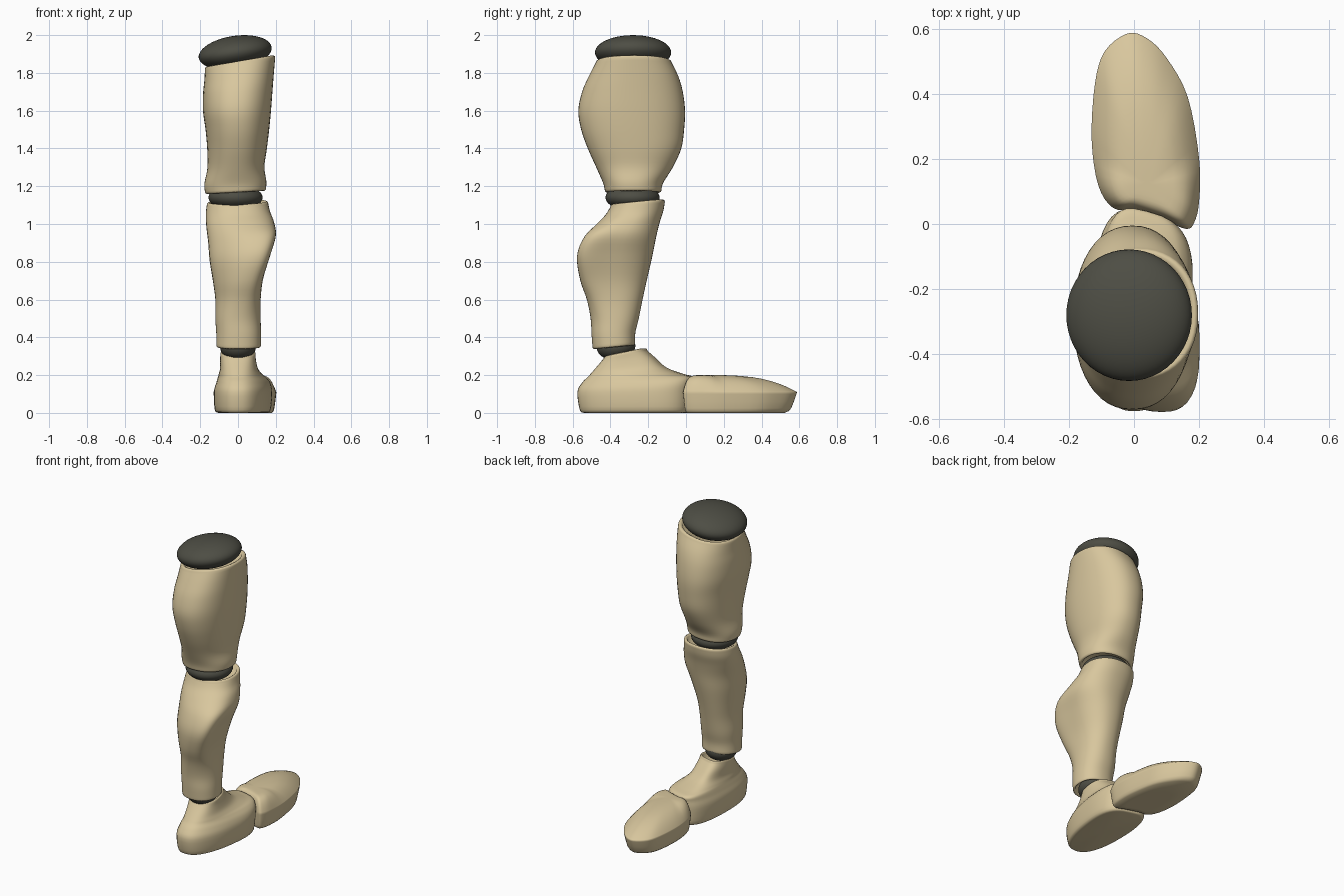
import bpy, bmesh, math
from mathutils import Vector

if "Cube" in bpy.data.objects:
    bpy.data.objects.remove(bpy.data.objects["Cube"])

N = 48


def material(name, rgb):
    m = bpy.data.materials.new(name)
    m.diffuse_color = (*rgb, 1)
    m.use_nodes = True
    m.node_tree.nodes["Principled BSDF"].inputs["Base Color"].default_value = m.diffuse_color
    return m


TAN = material("tan_plastic", (0.69, 0.57, 0.34))
DARK = material("dark_joint", (0.075, 0.075, 0.058))


def catmull(a, b, c, d, t):
    return [0.5 * (2*q + (r-p)*t + (2*p-5*q+4*r-s)*t*t + (3*q-p-3*r+s)*t**3)
            for p, q, r, s in zip(a, b, c, d)]


def refine(rows, steps=4):
    """Smoothly interpolate extra rows between the given ones."""
    out = []
    for i in range(len(rows) - 1):
        a, d = rows[max(i-1, 0)], rows[min(i+2, len(rows)-1)]
        out += [catmull(a, rows[i], rows[i+1], d, j/steps) for j in range(steps)]
    return out + [list(rows[-1])]


def power(v, e):
    return math.copysign(abs(v)**e, v)


def angles():
    return [2*math.pi*i/N for i in range(N)]


def limb_ring(row):
    """Oval section with tilt in x and y and a sideways-shifted back."""
    z, xl, xr, yb, yf, tx, ty, skew = row
    pts = []
    for a in angles():
        u, v = power(math.cos(a), .9), power(math.sin(a), .9)
        x = (xl+xr)/2 + (xr-xl)/2*u + (skew*v*v if v < 0 else 0)
        pts.append(Vector((x, (yb+yf)/2 + (yf-yb)/2*v, z + tx*x + ty*v/2)))
    return pts


def foot_ring(row):
    """Narrow round heel, wide blunt front, slanted at the toe joint."""
    z, wh, xl, xr, yb, yf, tilt = row
    pts = []
    for a in angles():
        c, s = math.cos(a), math.sin(a)
        v = power(s, .85)
        k = (v+1)/2
        left, right = -wh + (xl+wh)*k, wh + (xr-wh)*k
        x = (left+right)/2 + (right-left)/2*power(c, .6 if s > 0 else .8)
        y = (yb+yf)/2 + (yf-yb)/2*v - .27*(x-.05)*k**3
        pts.append(Vector((x, y, z + tilt*(k-.5))))
    return pts


def lip(ring, side):
    """Rounded rim turning into a shallow socket; side is +1 top, -1 bottom."""
    c = sum(ring, Vector()) / len(ring)
    out = []
    for s, dz in ((.985, .008), (.94, .012), (.87, .004), (.8, -.035)):
        out.append([Vector((c.x+(p.x-c.x)*s, c.y+(p.y-c.y)*s, p.z+dz*side)) for p in ring])
    return out


def loft(name, rings, mat):
    bm = bmesh.new()
    vs = [[bm.verts.new(p) for p in r] for r in rings]
    for a, b in zip(vs, vs[1:]):
        for i in range(len(a)):
            j = (i+1) % len(a)
            bm.faces.new((a[i], a[j], b[j], b[i]))
    for r in (vs[0], vs[-1]):
        mid = bm.verts.new(sum((v.co for v in r), Vector()) / len(r))
        for i in range(len(r)):
            bm.faces.new((r[i], r[(i+1) % len(r)], mid))
    bmesh.ops.recalc_face_normals(bm, faces=bm.faces)
    me = bpy.data.meshes.new(name)
    bm.to_mesh(me)
    bm.free()
    me.materials.append(mat)
    for p in me.polygons:
        p.use_smooth = True
    ob = bpy.data.objects.new(name, me)
    bpy.context.collection.objects.link(ob)
    return ob


def limb(name, rows):
    rings = [limb_ring(r) for r in refine(rows)]
    loft(name, lip(rings[0], -1)[::-1] + rings + lip(rings[-1], 1), TAN)


def joint(name, loc, radii, rot=(0, 0, 0)):
    bpy.ops.mesh.primitive_uv_sphere_add(segments=48, ring_count=24, location=loc, rotation=rot)
    ob = bpy.context.object
    ob.name = name
    ob.scale = radii
    ob.data.materials.append(DARK)
    for p in ob.data.polygons:
        p.use_smooth = True


# Joints
joint("hip_joint", (-.015, -.28, 1.908), (.195, .202, .088), (0, -.15, 0))
joint("knee_joint", (-.013, -.283, 1.14), (.143, .143, .07))
joint("ankle_joint", (0, -.37, .35), (.095, .102, .07), (.1, 0, 0))

# Thigh: z, left, right, back, front, tilt x, tilt y, skew
limb("thigh", [
    (1.18, -.175, .148, -.43, -.13, .05, 0, 0),
    (1.22, -.178, .15, -.44, -.12, .04, 0, 0),
    (1.30, -.162, .14, -.475, -.07, .02, 0, 0),
    (1.40, -.163, .153, -.52, -.025, 0, 0, 0),
    (1.50, -.172, .165, -.555, -.01, 0, 0, 0),
    (1.60, -.185, .175, -.57, -.005, .02, 0, 0),
    (1.70, -.185, .183, -.55, -.017, .06, 0, 0),
    (1.78, -.178, .19, -.515, -.04, .11, 0, 0),
    (1.85, -.175, .197, -.478, -.075, .16, 0, 0)])

# Shin with the calf bulging back and to one side
limb("shin", [
    (.36, -.115, .122, -.495, -.27, 0, .02, 0),
    (.42, -.115, .122, -.50, -.268, 0, .01, 0),
    (.50, -.12, .12, -.505, -.25, 0, 0, 0),
    (.60, -.12, .12, -.525, -.23, 0, 0, .02),
    (.70, -.132, .132, -.56, -.208, .05, 0, .05),
    (.82, -.15, .168, -.577, -.18, .1, 0, .08),
    (.92, -.158, .20, -.54, -.16, .1, 0, .07),
    (1.0, -.168, .19, -.475, -.14, .06, .01, .03),
    (1.06, -.17, .17, -.425, -.12, .03, .02, .01),
    (1.105, -.165, .16, -.40, -.112, .02, .025, 0)])

# Foot: z, heel half width, front left, front right, back, front, tilt
foot = [foot_ring(r) for r in refine([
    (0, .10, -.10, .17, -.54, 0, 0),
    (.015, .125, -.12, .20, -.562, .02, 0),
    (.11, .13, -.125, .21, -.575, .03, 0),
    (.16, .12, -.11, .20, -.55, .035, 0),
    (.19, .112, -.10, .17, -.52, .03, 0),
    (.207, .108, -.095, .14, -.505, -.03, 0),
    (.235, .10, -.09, .11, -.485, -.12, .01),
    (.28, .095, -.095, .095, -.455, -.185, .03),
    (.31, .093, -.093, .093, -.435, -.225, .04)])]
loft("foot", foot + lip(foot[-1], 1), TAN)

# Toe cap: plan outline, domed on top
plan = [(0, .04), (-.065, .05), (-.11, .12), (-.13, .26), (-.12, .43), (-.09, .53),
        (-.02, .585), (.04, .57), (.10, .51), (.165, .39), (.20, .2), (.20, .07),
        (.185, .005), (.16, -.015), (.09, .012)]
outline = []
for i in range(len(plan)):
    q = [plan[(i+j) % len(plan)] for j in (-1, 0, 1, 2)]
    outline += [catmull(*q, t/4) for t in range(4)]
CX, CY = .04, .12


def toe_ring(s, z):
    return [Vector((CX+(x-CX)*s, CY+(y-CY)*s, z)) for x, y in outline]


def toe_dome(s):
    pts = toe_ring(s, 0)
    for p, (x, y) in zip(pts, outline):
        e = 3 + 4*max(0, min(1, (.2-y)/.15))
        p.z = .11 + .09*(1 - s**e)
    return pts


rings = [toe_ring(s, z) for s, z in
         ((.5, 0), (.86, 0), (.91, .01), (.935, .025), (.965, .06), (.995, .10), (1, .11))]
rings += [toe_dome(s) for s in (.99, .975, .95, .92, .88, .83, .77, .7, .6, .5, .35, .2, .1)]
loft("toe_cap", rings, TAN)
